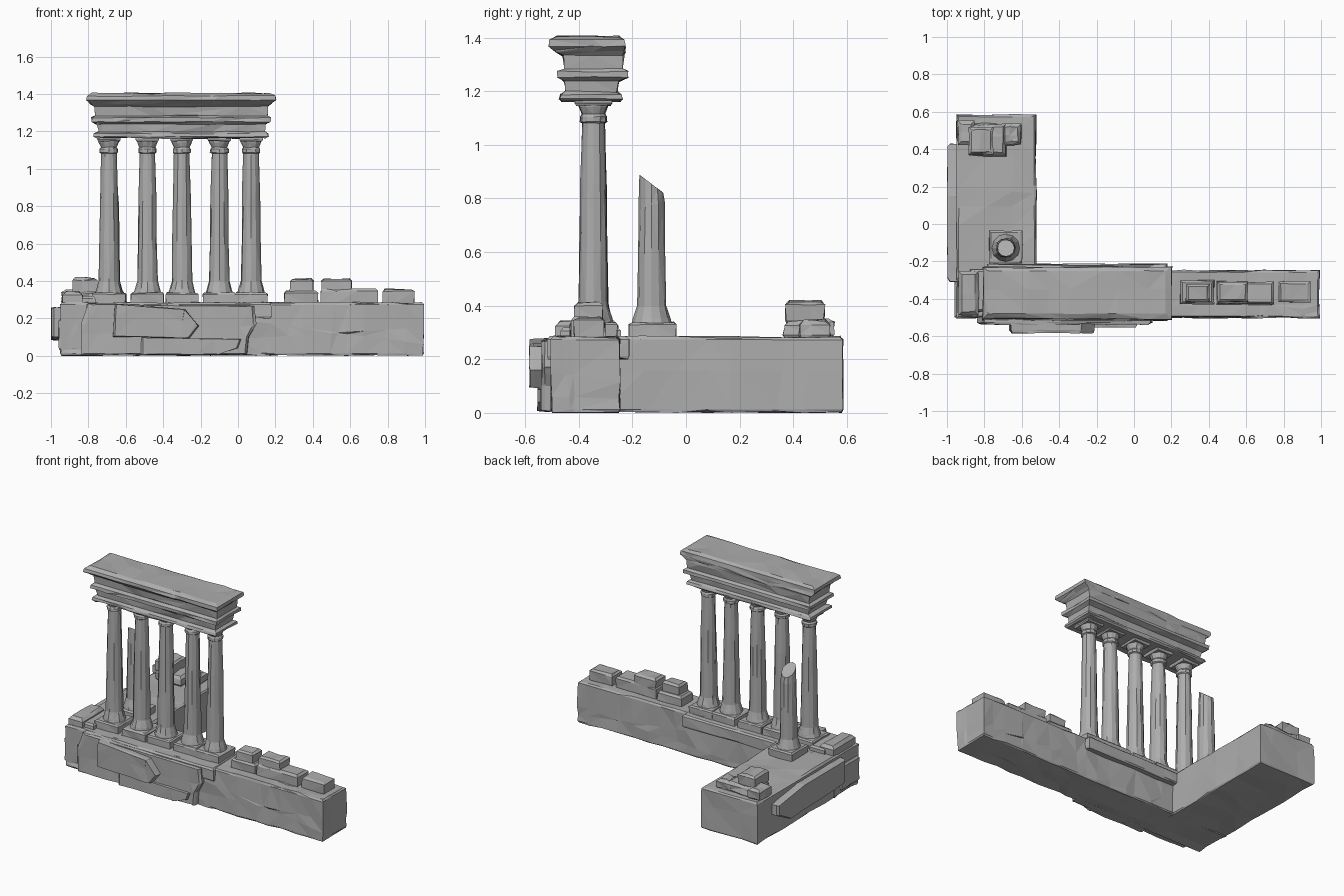
import bpy, bmesh, math, random
from mathutils import Vector

if "Cube" in bpy.data.objects:
    bpy.data.objects.remove(bpy.data.objects["Cube"])

random.seed(4)
stone = bpy.data.materials.new("weathered grey stone")
stone.diffuse_color = (0.42, 0.42, 0.42, 1)
stone.use_nodes = True
stone.node_tree.nodes["Principled BSDF"].inputs["Base Color"].default_value = stone.diffuse_color


def finish(name, bm, cell=0.0, rough=0.0):
    """Slice into irregular cells, roughen the facets and add to the scene."""
    if cell:
        lo = [min(v.co[a] for v in bm.verts) for a in range(3)]
        hi = [max(v.co[a] for v in bm.verts) for a in range(3)]
        for a in range(3):
            n = round((hi[a] - lo[a]) / cell)
            for i in range(1, n):
                co = Vector((0, 0, 0))
                co[a] = lo[a] + (hi[a] - lo[a]) * (i + random.uniform(-.25, .25)) / n
                no = Vector([random.uniform(-.15, .15) for _ in range(3)])
                no[a] = 1
                mid = Vector([(lo[k] + hi[k]) / 2 for k in range(3)])
                mid[a] = co[a]
                bmesh.ops.bisect_plane(bm, geom=bm.verts[:] + bm.edges[:] + bm.faces[:],
                                       dist=0.002, plane_co=mid, plane_no=no)
    bmesh.ops.recalc_face_normals(bm, faces=bm.faces[:])
    bm.normal_update()
    for v, n in [(v, v.normal.copy()) for v in bm.verts]:
        v.co -= n * random.uniform(-.15, 1) * rough
        v.co.z = max(v.co.z, 0)
    bmesh.ops.triangulate(bm, faces=[f for f in bm.faces if len(f.verts) > 3])
    me = bpy.data.meshes.new(name)
    bm.to_mesh(me)
    bm.free()
    me.materials.append(stone)
    ob = bpy.data.objects.new(name, me)
    bpy.context.collection.objects.link(ob)
    return ob


def loft(name, rings, cell=0.0, rough=0.0):
    """Skin a closed solid through rings of equal point count."""
    bm = bmesh.new()
    loops = [[bm.verts.new(p) for p in r] for r in rings]
    n = len(loops[0])
    for a, b in zip(loops, loops[1:]):
        for i in range(n):
            bm.faces.new((a[i], a[(i + 1) % n], b[(i + 1) % n], b[i]))
    bm.faces.new(loops[0][::-1])
    bm.faces.new(loops[-1])
    return finish(name, bm, cell, rough)


def rect(x0, x1, y0, y1, z):
    return [(x0, y0, z), (x1, y0, z), (x1, y1, z), (x0, y1, z)]


def block(name, x0, x1, y0, y1, z0, z1, bevel=0.008, cell=0.0, rough=0.005):
    b = bevel
    return loft(name, [rect(x0 + b / 2, x1 - b / 2, y0 + b / 2, y1 - b / 2, z0),
                       rect(x0, x1, y0, y1, z0 + b), rect(x0, x1, y0, y1, z1 - b),
                       rect(x0 + b, x1 - b, y0 + b, y1 - b, z1)], cell, rough)


def slab(name, outline, axis, near, far, rough=0.006):
    """Broken facing slab: an outline (u, z) with a chamfered outer face."""
    cu = sum(p[0] for p in outline) / len(outline)
    cz = sum(p[1] for p in outline) / len(outline)

    def ring(d, s):
        pts = [(cu + (u - cu) * s, cz + (z - cz) * s) for u, z in outline]
        return [(u, d, z) if axis == 'Y' else (d, u, z) for u, z in pts]
    return loft(name, [ring(near, 1), ring(far + (near - far) * .2, 1), ring(far, .96)], 0.12, rough)


def circle(x, y, z, r, n=12, slope=0.0):
    return [(x + r * math.cos(2 * math.pi * i / n), y + r * math.sin(2 * math.pi * i / n),
             z - slope * math.sin(2 * math.pi * i / n)) for i in range(n)]


# L-shaped podium
block("front_podium", -0.95, 0.995, -0.505, -0.245, 0, 0.287, 0.012, 0.1, 0.009)
block("side_podium", -0.95, -0.52, -0.30, 0.587, 0, 0.287, 0.012, 0.13, 0.008)
block("podium_raised_edge", -0.81, 0.18, -0.52, -0.21, 0.2, 0.287, 0.012, 0.14, 0.006)

# Broken facing slabs on the podium front
slab("front_facing", [(-0.84, 0.005), (0.05, 0.005), (0.06, 0.1), (0.10, 0.17), (0.09, 0.27),
                      (-0.80, 0.28), (-0.84, 0.17)], 'Y', -0.48, -0.54)
slab("front_upper_slab", [(-0.67, 0.10), (-0.26, 0.09), (-0.205, 0.16), (-0.28, 0.25),
                          (-0.66, 0.28)], 'Y', -0.5, -0.585)
slab("front_lower_slab", [(-0.52, 0.005), (-0.10, 0.005), (0.0, 0.04), (0.02, 0.09),
                          (-0.52, 0.10)], 'Y', -0.5, -0.555)

# Broken facing slabs on the outer side
slab("side_facing", [(-0.31, 0.10), (0.30, 0.08), (0.43, 0.15), (0.43, 0.22), (0.15, 0.26),
                     (-0.31, 0.26)], 'X', -0.92, -1.0)
block("corner_stone_low", -0.96, -0.86, -0.50, -0.31, 0.03, 0.20, 0.012, 0.1)
block("corner_stone_high", -0.94, -0.83, -0.49, -0.25, 0.19, 0.345, 0.02, 0.1)
block("corner_step", -0.88, -0.76, -0.47, -0.24, 0.27, 0.32, 0.012)


# Columns: square plinth, flared foot, tapering shaft, capital
def plinth(name, x, y):
    block(name, x - 0.09, x + 0.09, y - 0.09, y + 0.09, 0.27, 0.34, 0.01, 0.09, 0.006)


COL_Y = -0.345
for i, x in enumerate((-0.69, -0.485, -0.30, -0.10, 0.07)):
    plinth(f"plinth_{i + 1}", x, COL_Y)
    profile = [(0.33, .076), (0.355, .07), (0.40, .057), (0.62, .053), (0.85, .050),
               (1.08, .043), (1.085, .051), (1.105, .051), (1.115, .044), (1.14, .055), (1.17, .06)]
    loft(f"column_{i + 1}", [circle(x, COL_Y, z, r) for z, r in profile], 0, 0.004)
    block(f"capital_{i + 1}", x - .063, x + .063, COL_Y - .07, COL_Y + .07, 1.145, 1.18, 0.01)

# Snapped column on the side wing
plinth("broken_plinth", -0.685, -0.125)
loft("broken_column", [circle(-0.685, -0.128, z, r, 12, s) for z, r, s in
                       ((0.33, .078, 0), (0.355, .07, 0), (0.40, .057, 0), (0.6, .054, 0),
                        (0.78, .05, 0), (0.855, .047, .035))], 0, 0.004)

# Entablature: stepped mouldings as rectangles stacked upward
loft("entablature", [rect(*r) for r in (
    (-0.75, 0.15, -0.465, -0.245, 1.16), (-0.775, 0.165, -0.475, -0.235, 1.17),
    (-0.775, 0.165, -0.47, -0.24, 1.19), (-0.745, 0.145, -0.45, -0.255, 1.20),
    (-0.755, 0.15, -0.455, -0.25, 1.235), (-0.785, 0.175, -0.48, -0.215, 1.25),
    (-0.785, 0.175, -0.48, -0.215, 1.275), (-0.765, 0.16, -0.455, -0.235, 1.285),
    (-0.77, 0.165, -0.46, -0.23, 1.33), (-0.79, 0.18, -0.485, -0.225, 1.345),
    (-0.815, 0.205, -0.515, -0.225, 1.365), (-0.81, 0.20, -0.51, -0.23, 1.392),
    (-0.78, 0.17, -0.48, -0.25, 1.407))], 0.12, 0.009)

# Fallen stones along the front wing
for i, s in enumerate(((0.245, 0.43, -0.43, -0.30, 0.35), (0.275, 0.405, -0.42, -0.32, 0.415),
                       (0.44, 0.75, -0.43, -0.305, 0.36), (0.445, 0.61, -0.42, -0.31, 0.415),
                       (0.77, 0.945, -0.42, -0.305, 0.36))):
    block(f"fallen_stone_{i + 1}", *s[:4], 0.27, s[4], 0.014, 0.09, 0.008)

# Rubble heap at the back of the side wing
block("rubble_base", -0.89, -0.68, 0.36, 0.54, 0.27, 0.35, 0.02, 0.09, 0.014)
block("rubble_side", -0.71, -0.60, 0.42, 0.54, 0.27, 0.35, 0.02, 0.07, 0.012)
block("rubble_corner", -0.945, -0.85, 0.42, 0.555, 0.27, 0.36, 0.02, 0.07, 0.012)
block("rubble_top", -0.885, -0.75, 0.37, 0.52, 0.33, 0.42, 0.015, 0.07, 0.012)
